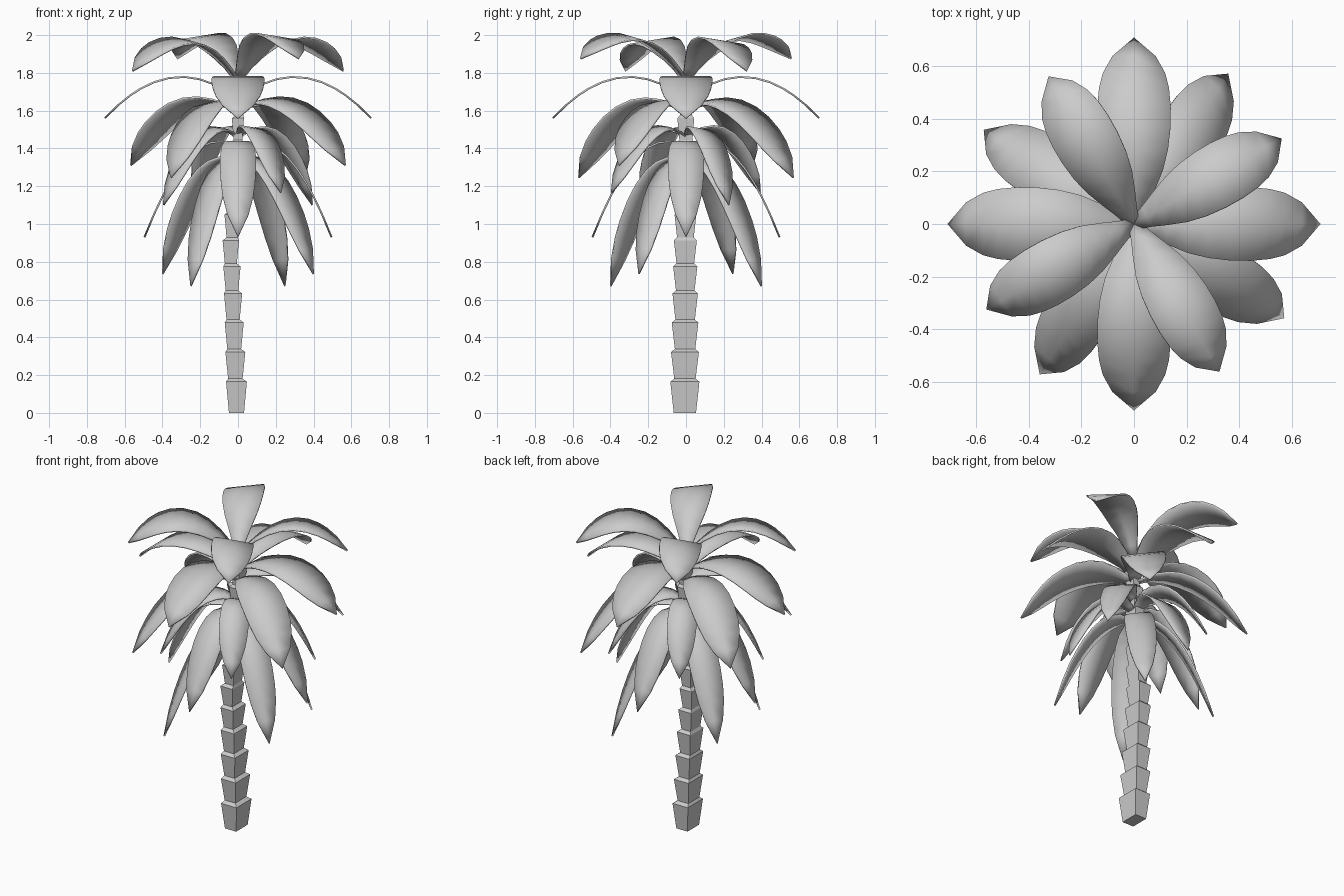
import bpy, bmesh
from math import radians, sin, cos
from mathutils import Vector

cube = bpy.data.objects.get("Cube")
if cube:
    bpy.data.objects.remove(cube)

grey = bpy.data.materials.new("plain_grey")
grey.use_nodes = True
grey.diffuse_color = (0.6, 0.6, 0.6, 1)
grey.node_tree.nodes["Principled BSDF"].inputs["Base Color"].default_value = (0.6, 0.6, 0.6, 1)


def finish(bm, name):
    bmesh.ops.recalc_face_normals(bm, faces=bm.faces)
    mesh = bpy.data.meshes.new(name)
    bm.to_mesh(mesh)
    bm.free()
    mesh.materials.append(grey)
    obj = bpy.data.objects.new(name, mesh)
    bpy.context.collection.objects.link(obj)
    return obj


# Trunk: stacked flared blocks, lofted as one sawtooth of rectangles
def add_ring(bm, z, x, y, half_x, half_y):
    return [bm.verts.new((x + sx * half_x, y + sy * half_y, z))
            for sx, sy in ((-1, -1), (1, -1), (1, 1), (-1, 1))]


bm = bmesh.new()
tops = [0.165, 0.322, 0.478, 0.632, 0.775, 0.913, 1.05, 1.18, 1.31, 1.43, 1.56, 1.68]
rings, bottom = [], 0.0
for i, top in enumerate(tops):
    taper = 1 - 0.042 * i
    x = -0.008 - 0.006 * i if i < 6 else -0.038 + 0.0075 * (i - 5)
    y = -0.006 + 0.0005 * i
    rings.append(add_ring(bm, bottom, x, y, 0.040 * taper, 0.059 * taper))
    rings.append(add_ring(bm, top, x, y, 0.055 * taper, 0.077 * taper))
    bottom = top + 0.016
for low, high in zip(rings, rings[1:]):
    for k in range(4):
        n = (k + 1) % 4
        bm.faces.new((low[k], low[n], high[n], high[k]))
bm.faces.new(rings[0])
bm.faces.new(rings[-1])
finish(bm, "trunk")

# Leaf outline: fraction of length, half width
OUTLINE = [(0, .025), (.09, .05), (.18, .08), (.29, .113), (.4, .133), (.52, .143),
           (.63, .144), (.73, .137), (.81, .122), (.9, .085), (1, 0)]


def leaf(name, angle, start_z, bend_z, reach, tip_z, width, roll):
    """Arched blade along a quadratic curve, rolled about its own midrib."""
    a, r = radians(angle), radians(roll)
    out, side = Vector((cos(a), sin(a), 0)), Vector((-sin(a), cos(a), 0))
    up = Vector((0, 0, 1))
    bm = bmesh.new()
    rows = []
    for t, w in OUTLINE:
        z = (1 - t) ** 2 * start_z + 2 * t * (1 - t) * bend_z + t * t * tip_z
        slope = 2 * (1 - t) * (bend_z - start_z) + 2 * t * (tip_z - bend_z)
        normal = (up * reach - out * slope).normalized()
        across = (side * cos(r) + normal * sin(r)) * w * width
        mid = out * reach * t + up * z
        offsets = (-1, 0, 1) if w else (0,)
        rows.append([bm.verts.new(mid + across * s) for s in offsets])
    for p, q in zip(rows, rows[1:]):
        for k in (0, 1):
            if len(q) == 3:
                bm.faces.new((p[k], p[k + 1], q[k + 1], q[k]))
            else:
                bm.faces.new((p[k], p[k + 1], q[0]))
    obj = finish(bm, name)
    solid = obj.modifiers.new("thickness", "SOLIDIFY")
    solid.thickness = 0.01
    solid.offset = 0
    bpy.ops.object.select_all(action="DESELECT")
    obj.select_set(True)
    bpy.context.view_layer.objects.active = obj
    bpy.ops.object.shade_smooth_by_angle(angle=radians(40))


# Crown tiers: first angle, start, bend, reach, (tip of even, odd leaves), width, roll
TIERS = {
    "upper_leaf": (30, 1.76, 2.155, 0.645, (1.81, 1.875), 0.85, -8),
    "spreading_leaf": (0, 1.66, 1.94, 0.705, (1.56, 1.56), 0.97, 0),
    "drooping_leaf": (58, 1.60, 1.79, 0.67, (1.245, 1.31), 0.88, 10),
    "inner_upper_leaf": (30, 1.46, 1.64, 0.455, (1.10, 1.165), 0.6, -8),
    "inner_spreading_leaf": (0, 1.40, 1.57, 0.495, (0.93, 0.93), 0.66, 0),
    "inner_drooping_leaf": (58, 1.34, 1.42, 0.47, (0.67, 0.735), 0.62, 10),
}
for tier, (first, start, bend, reach, tips, width, roll) in TIERS.items():
    for i in range(4):
        leaf(f"{tier}_{i + 1}", first + 90 * i, start, bend, reach, tips[i % 2], width, roll)
